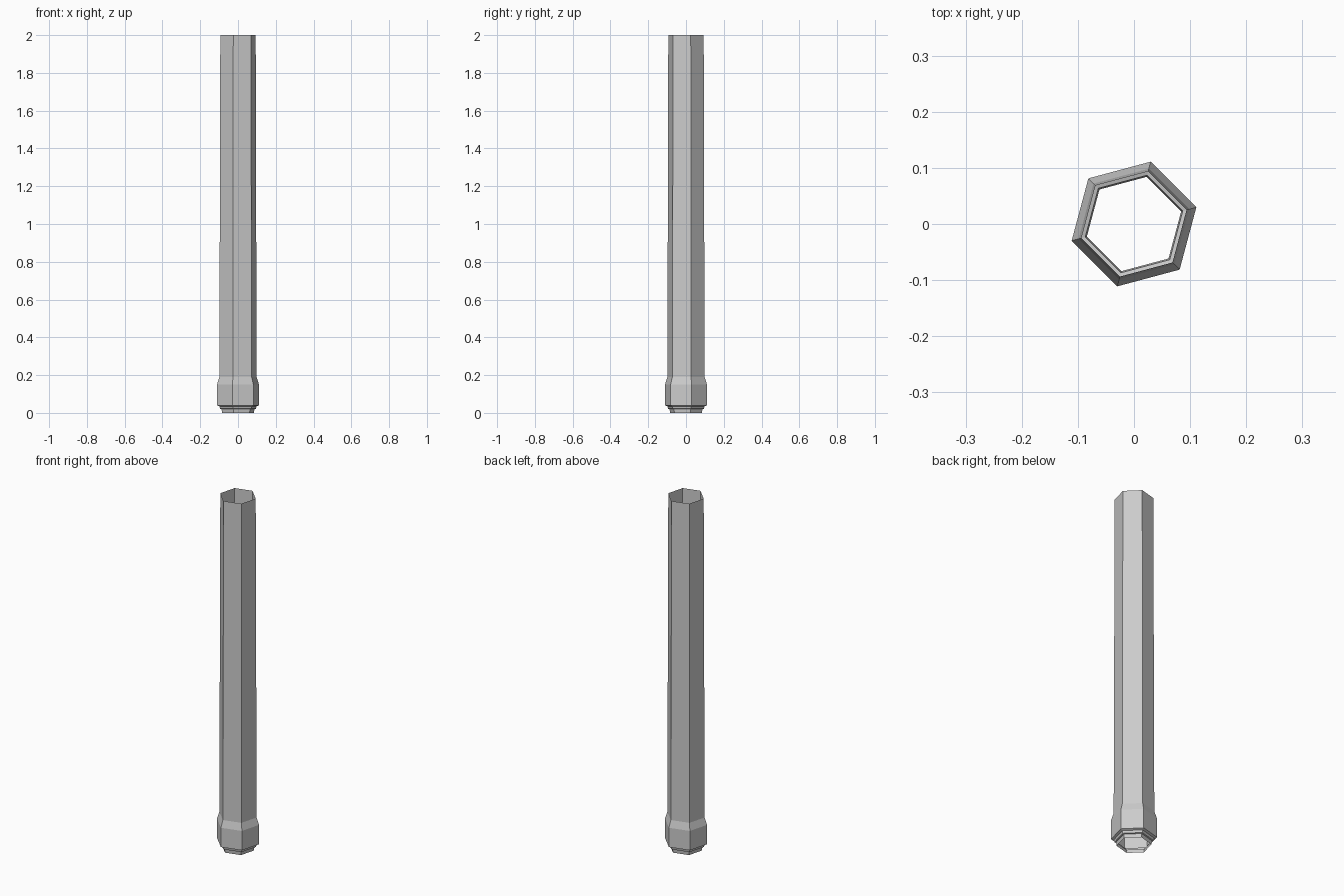
import bpy
import bmesh
from math import cos, sin, radians

cube = bpy.data.objects.get("Cube")
if cube:
    bpy.data.objects.remove(cube, do_unlink=True)

# Plain grey metal
grey = bpy.data.materials.new("grey metal")
grey.use_nodes = True
colour = (0.6, 0.6, 0.6, 1)
grey.diffuse_color = colour
grey.node_tree.nodes["Principled BSDF"].inputs["Base Color"].default_value = colour


def hex_shell(name, profile, sides=6, turn=15):
    """Sweep (radius, height) points round the z axis as an open thin shell."""
    bm = bmesh.new()
    rings = []
    for r, z in profile:
        angles = [radians(turn + 360 * i / sides) for i in range(sides)]
        rings.append([bm.verts.new((r * cos(a), r * sin(a), z)) for a in angles])
    for low, high in zip(rings, rings[1:]):
        for i in range(sides):
            j = (i + 1) % sides
            bm.faces.new((low[i], low[j], high[j], high[i]))
    mesh = bpy.data.meshes.new(name)
    bm.to_mesh(mesh)
    bm.free()
    mesh.materials.append(grey)
    obj = bpy.data.objects.new(name, mesh)
    bpy.context.collection.objects.link(obj)
    return obj


# Long, slightly tapered tube, open at the top
hex_shell("tube", [(0.102, 0.19), (0.097, 2.0)])

# Flared collar with its sloping shoulder
hex_shell("collar", [(0.115, 0.04), (0.115, 0.15), (0.102, 0.19)])

# Stepped lip below the collar, open at the bottom
hex_shell("lip", [(0.087, 0), (0.09, 0.02), (0.098, 0.022),
                  (0.102, 0.035), (0.115, 0.04)])
